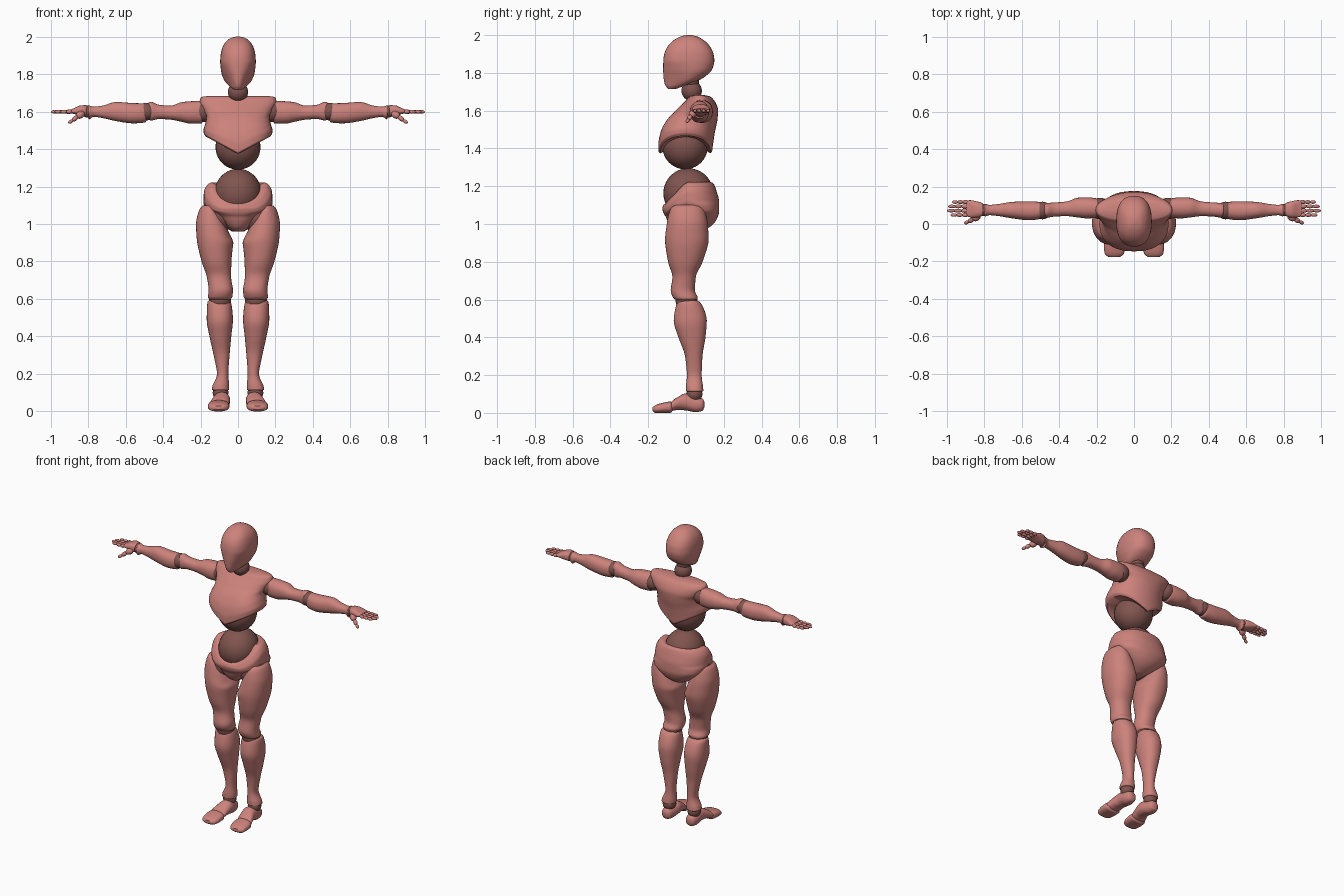
import bpy
import bmesh
import math
from mathutils import Vector, Matrix

cube = bpy.data.objects.get("Cube")
if cube:
    bpy.data.objects.remove(cube, do_unlink=True)


def make_material(name, color):
    mat = bpy.data.materials.new(name)
    mat.use_nodes = True
    mat.diffuse_color = color
    mat.node_tree.nodes["Principled BSDF"].inputs["Base Color"].default_value = color
    return mat


skin = make_material("rose shell", (0.61, 0.225, 0.2, 1))
joint = make_material("dark joint", (0.22, 0.09, 0.078, 1))


def clamp(value):
    return max(0.0, min(1.0, value))


def finish(name, bm, mat, mirror):
    bmesh.ops.recalc_face_normals(bm, faces=bm.faces)
    mesh = bpy.data.meshes.new(name)
    bm.to_mesh(mesh)
    bm.free()
    mesh.materials.append(mat)
    obj = bpy.data.objects.new(name, mesh)
    bpy.context.collection.objects.link(obj)
    bpy.ops.object.select_all(action="DESELECT")
    obj.select_set(True)
    bpy.context.view_layer.objects.active = obj
    bpy.ops.object.shade_smooth_by_angle(angle=math.radians(50))
    if mirror:
        modifier = obj.modifiers.new("Other side", "MIRROR")
        modifier.use_mirror_merge = False
    return obj


def smooth_rows(rows, steps=5):
    """Monotone spline through the rows, so the given extents are kept."""
    def slope(i, c):
        after = rows[min(i + 1, len(rows) - 1)][c] - rows[i][c]
        before = rows[i][c] - rows[max(i - 1, 0)][c]
        if i in (0, len(rows) - 1):
            return before + after
        return 2 * before * after / (before + after) if before * after > 0 else 0

    result = []
    for i in range(len(rows) - 1):
        for s in range(steps):
            t = s / steps
            row = []
            for c, (p, q) in enumerate(zip(rows[i], rows[i + 1])):
                h = t * t * (3 - 2 * t)
                row.append(p + (q - p) * h + slope(i, c) * t * (1 - t) ** 2
                           - slope(i + 1, c) * t * t * (1 - t))
            result.append(row)
    return result + [list(rows[-1])]


def loft(name, axis, rows, warp=None, power=2.2, caps=(None, None), mirror=False):
    """Skin rounded sections; a row is position, then min and max of both other axes."""
    bm = bmesh.new()
    sides = 40
    rings = []
    for along, a0, a1, b0, b1 in smooth_rows(rows):
        ring = []
        for k in range(sides):
            angle = math.tau * k / sides
            u, v = (math.copysign(abs(f) ** (2 / power), f)
                    for f in (math.cos(angle), math.sin(angle)))
            point = [(a0 + a1 + (a1 - a0) * u) / 2, (b0 + b1 + (b1 - b0) * v) / 2]
            point.insert(axis, along)
            ring.append(bm.verts.new(warp(*point) if warp else point))
        rings.append(ring)
    for low, high in zip(rings, rings[1:]):
        for k in range(sides):
            n = (k + 1) % sides
            bm.faces.new((low[k], low[n], high[n], high[k]))
    for ring, cap in ((rings[0], caps[0]), (rings[-1], caps[1])):
        middle = sum((v.co for v in ring), Vector()) / sides
        pole = bm.verts.new(cap or middle)
        for k in range(sides):
            bm.faces.new((ring[k], ring[(k + 1) % sides], pole))
    return finish(name, bm, skin, mirror)


def ball(name, center, radius, mirror=False, scale=(1, 1, 1)):
    bm = bmesh.new()
    matrix = Matrix.Translation(center) @ Matrix.Diagonal((*scale, 1))
    bmesh.ops.create_uvsphere(bm, u_segments=32, v_segments=20, radius=radius, matrix=matrix)
    return finish(name, bm, joint, mirror)


def add_bead(bm, start, end, radius):
    """Stretched ball between two points, used for finger bones."""
    start, end = Vector(start), Vector(end)
    turn = (end - start).to_track_quat("Z", "Y").to_matrix().to_4x4()
    stretch = Matrix.Diagonal((radius, radius, (end - start).length * 0.6, 1))
    bmesh.ops.create_uvsphere(bm, u_segments=14, v_segments=10, radius=1,
                              matrix=Matrix.Translation((start + end) / 2) @ turn @ stretch)


# Head: tall egg with flat cheeks, narrowing to a blade-like chin
def shape_head(x, y, z):
    narrow = clamp((1.86 - z) / 0.12) * clamp((0.02 - y) / 0.14)
    return x * (1 - 0.6 * narrow), y, z


loft("head", 2, [
    (2.0, -.01, .01, 0, .03), (1.994, -.035, .035, -.025, .055),
    (1.975, -.062, .062, -.062, .092), (1.94, -.084, .084, -.097, .127),
    (1.9, -.093, .093, -.115, .146), (1.865, -.095, .095, -.12, .15),
    (1.82, -.092, .092, -.121, .139), (1.78, -.082, .082, -.119, .1),
    (1.755, -.073, .073, -.116, .055), (1.735, -.062, .062, -.11, 0),
    (1.716, -.035, .035, -.095, -.05)], shape_head, 2.4)
ball("neck_upper", (0, .025, 1.755), .045)
ball("neck_lower", (0, .03, 1.705), .054)


# Chest: broad shoulders, lower rim arched up at the sides
def shape_chest(x, y, z):
    lift = 0.097 * clamp((1.6 - z) / 0.22) * abs(x) / 0.18
    return x, y, z + lift


loft("chest", 2, [
    (1.682, -.17, .17, .04, .1), (1.676, -.198, .198, .02, .125),
    (1.65, -.205, .205, -.005, .152), (1.6, -.182, .182, -.055, .17),
    (1.55, -.168, .168, -.1, .166), (1.48, -.176, .176, -.135, .152),
    (1.42, -.184, .184, -.146, .143), (1.385, -.182, .182, -.146, .138),
    (1.374, -.172, .172, -.136, .13)], shape_chest, 2.3, (None, (0, 0, 1.45)))
ball("waist_upper", (0, -.005, 1.41), .12)


# Pelvis: shell with a dipping front rim, wider behind than in front
def shape_pelvis(x, y, z):
    drop = 0.115 * clamp((z - 1.04) / 0.17) * clamp(-y / 0.11)
    seat = 1 + 2.2 * max(y, 0) * clamp((1.12 - z) / 0.05)
    return x * seat, y, z - drop


ball("waist_lower", (0, .012, 1.163), .132, scale=(.95, 1, 1))
loft("pelvis", 2, [
    (1.222, -.14, .14, -.11, .13), (1.215, -.158, .158, -.12, .145),
    (1.17, -.182, .182, -.125, .163), (1.12, -.184, .184, -.122, .175),
    (1.07, -.15, .15, -.115, .176), (1.02, -.105, .105, -.1, .16),
    (.98, -.06, .06, -.075, .12), (.96, -.03, .03, -.045, .075)],
    shape_pelvis, 2.2, ((0, 0, 1.15), None))
ball("hip_joints", (.115, .005, 1.03), .087, True)


# Legs: thigh tops are cut on a slant towards the crotch
def shape_thigh(x, y, z):
    slant = clamp((z - 0.88) / 0.2) * clamp((0.15 - x) / 0.1)
    return x, y, z - 0.115 * slant


loft("thighs", 2, [
    (1.1, .09, .185, -.06, .08), (1.085, .06, .202, -.083, .096),
    (1.0, .036, .224, -.103, .116), (.92, .025, .22, -.111, .12),
    (.8, .035, .194, -.095, .088), (.72, .037, .167, -.072, .052),
    (.65, .027, .157, -.081, .047), (.61, .031, .16, -.068, .062),
    (.588, .05, .14, -.04, .05)], shape_thigh, mirror=True)
ball("knee_joints", (.096, .003, .593), .058, True)
loft("shins", 2, [
    (.6, .06, .14, -.03, .05), (.583, .038, .163, -.047, .077),
    (.49, .027, .167, -.065, .11), (.4, .036, .152, -.04, .103),
    (.3, .045, .13, -.005, .087), (.2, .052, .112, .005, .083),
    (.14, .047, .135, 0, .09), (.118, .048, .14, 0, .092),
    (.108, .06, .12, .02, .075)], mirror=True)
ball("ankle_joints", (.093, .045, .1), .042, True)

# Feet: heel and instep, then a separate toe piece
loft("feet", 1, [
    (.097, .075, .105, .03, .06), (.088, .06, .12, .012, .075),
    (.05, .05, .13, .004, .088), (0, .042, .132, .013, .103),
    (-.04, .045, .142, .016, .086), (-.075, .05, .153, .01, .062),
    (-.083, .06, .14, .02, .05)], mirror=True)
loft("toes", 1, [
    (-.07, .06, .145, .012, .05), (-.085, .047, .158, 0, .06),
    (-.12, .046, .161, 0, .054), (-.16, .055, .155, 0, .042),
    (-.177, .075, .135, .01, .03)], power=2.5, mirror=True)

# Arms held straight out
ball("shoulder_joints", (.182, .083, 1.6), .057, True)
loft("upper_arms", 0, [
    (.185, .05, .115, 1.56, 1.635), (.195, .034, .135, 1.536, 1.658),
    (.25, .03, .142, 1.535, 1.655), (.3, .035, .14, 1.545, 1.65),
    (.36, .042, .12, 1.557, 1.632), (.42, .04, .115, 1.56, 1.636),
    (.462, .034, .112, 1.552, 1.652), (.478, .04, .108, 1.56, 1.648),
    (.482, .055, .095, 1.58, 1.62)], mirror=True)
ball("elbow_joints", (.488, .072, 1.6), .047, True)
loft("forearms", 0, [
    (.486, .05, .1, 1.56, 1.62), (.494, .03, .115, 1.543, 1.643),
    (.56, .02, .121, 1.537, 1.645), (.65, .03, .118, 1.549, 1.651),
    (.72, .042, .107, 1.565, 1.632), (.77, .047, .102, 1.572, 1.626),
    (.793, .04, .108, 1.558, 1.632), (.8, .052, .097, 1.57, 1.62)], mirror=True)
ball("wrist_joints", (.801, .075, 1.6), .033, True)
loft("palms", 0, [
    (.802, .055, .1, 1.585, 1.622), (.81, .043, .112, 1.573, 1.634),
    (.84, .034, .121, 1.577, 1.633), (.875, .036, .127, 1.587, 1.618),
    (.893, .042, .125, 1.592, 1.611)], power=2.6, mirror=True)

# Fingers: three beads each, plus a thumb pointing forward and down
hand = bmesh.new()
for y, tip in ((.048, .98), (.071, 1.0), (.094, .994), (.117, .972)):
    length = (tip - 0.885) / 3.15
    for bone in range(3):
        start = 0.885 + bone * length
        add_bead(hand, (start, y, 1.6), (start + length, y, 1.598), .0115 - bone * .001)
thumb = [(.825, .045, 1.592), (.858, .026, 1.573), (.882, .013, 1.553), (.903, .004, 1.54)]
for size, (start, end) in zip((.02, .013, .01), zip(thumb, thumb[1:])):
    add_bead(hand, start, end, size)
finish("fingers", hand, skin, True)
